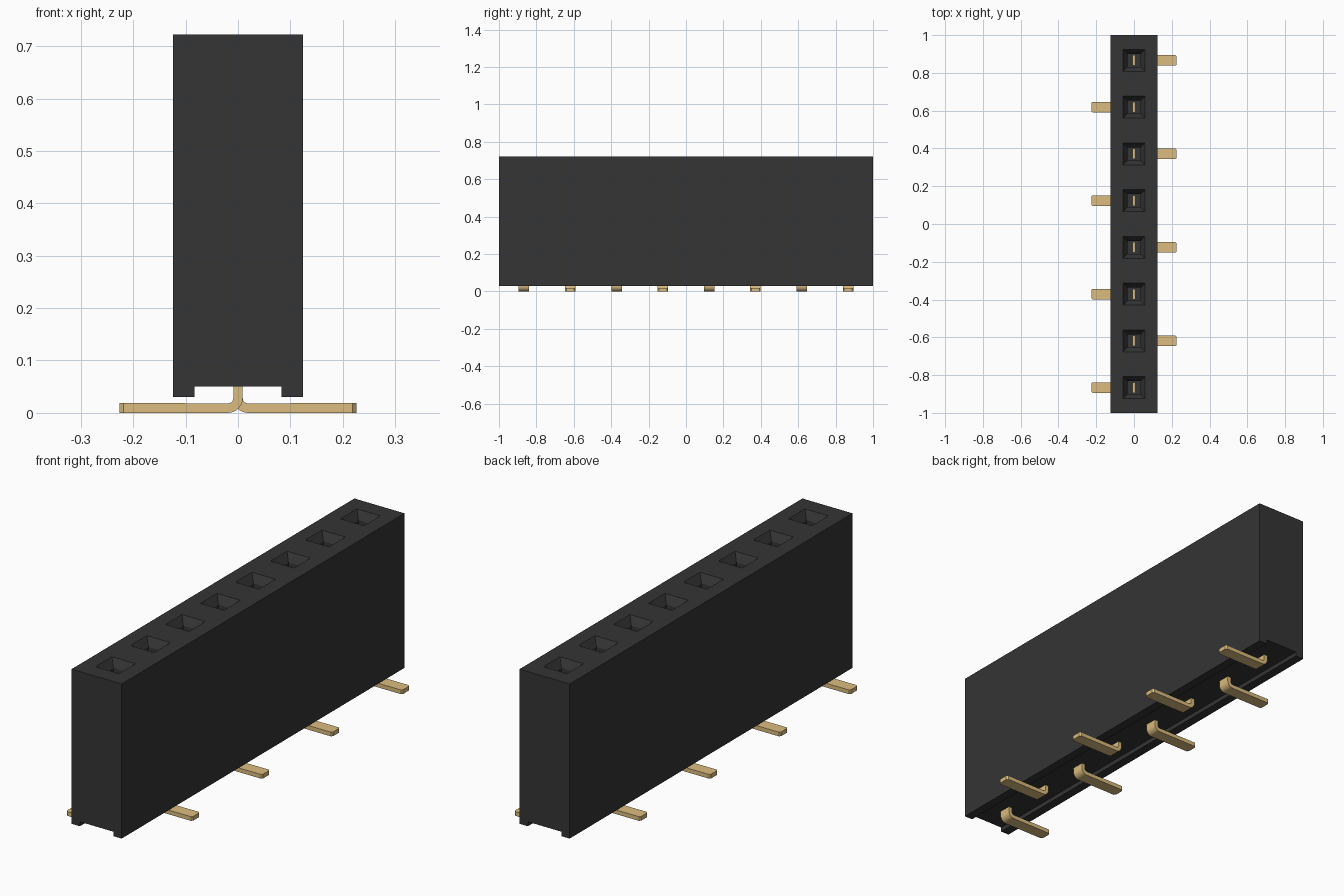
import bpy
import bmesh
import math

if "Cube" in bpy.data.objects:
    bpy.data.objects.remove(bpy.data.objects["Cube"], do_unlink=True)

COUNT, PITCH = 8, 0.2475
PIN_Y = [(i - (COUNT - 1) / 2) * PITCH for i in range(COUNT)]
TOP = 0.722


def material(name, color, rough):
    m = bpy.data.materials.new(name)
    m.diffuse_color = (*color, 1)
    m.use_nodes = True
    b = m.node_tree.nodes["Principled BSDF"]
    b.inputs["Base Color"].default_value = (*color, 1)
    b.inputs["Roughness"].default_value = rough
    return m


def make_object(name, bm, mat):
    bmesh.ops.recalc_face_normals(bm, faces=bm.faces)
    me = bpy.data.meshes.new(name)
    bm.to_mesh(me)
    bm.free()
    me.materials.append(mat)
    ob = bpy.data.objects.new(name, me)
    bpy.context.collection.objects.link(ob)
    return ob


def extrude_profile(points, half):
    """Extrude an XZ outline along Y from -half to +half."""
    bm = bmesh.new()
    face = bm.faces.new([bm.verts.new((x, -half, z)) for x, z in points])
    res = bmesh.ops.extrude_face_region(bm, geom=[face])
    verts = [v for v in res["geom"] if isinstance(v, bmesh.types.BMVert)]
    bmesh.ops.translate(bm, verts=verts, vec=(0, 2 * half, 0))
    return bm


black = material("Black plastic", (0.035, 0.035, 0.035), 0.6)
gold = material("Gold metal", (0.709, 0.504, 0.21), 0.4)

# Housing: tall block with a shallow channel along the underside
right = [(0.083, 0.05), (0.083, 0.03), (0.124, 0.03), (0.124, TOP)]
outline = right + [(-x, z) for x, z in reversed(right)]
housing = make_object("housing", extrude_profile(outline, 1.0), black)

# Socket cutter: tapered lead-in above a straight square well
bm = bmesh.new()
levels = [(0.35, 0.034), (TOP - 0.035, 0.034), (TOP, 0.058), (TOP + 0.035, 0.082)]
for cy in PIN_Y:
    rings = [[bm.verts.new((sx * h, cy + sy * h, z))
              for sx, sy in ((-1, -1), (1, -1), (1, 1), (-1, 1))] for z, h in levels]
    bm.faces.new(rings[0])
    bm.faces.new(rings[-1])
    for a, b in zip(rings, rings[1:]):
        for i in range(4):
            j = (i + 1) % 4
            bm.faces.new((a[i], a[j], b[j], b[i]))
cutter = make_object("socket_cutter", bm, black)
cutter.hide_render = True

mod = housing.modifiers.new("Sockets", "BOOLEAN")
mod.operation = "DIFFERENCE"
mod.solver = "EXACT"
mod.object = cutter
bpy.context.view_layer.objects.active = housing
bpy.ops.object.modifier_apply(modifier=mod.name)
bpy.data.objects.remove(cutter, do_unlink=True)

# Pin: upright blade bent into a flat foot
T, R_OUT, R_IN, TIP = 0.009, 0.028, 0.010, 0.226
cx = -T + R_OUT


def arc(r, start, end, n=6):
    angles = [math.radians(start + (end - start) * i / n) for i in range(n + 1)]
    return [(cx + r * math.cos(a), R_OUT + r * math.sin(a)) for a in angles]


profile = [(-T, 0.55)] + arc(R_OUT, 180, 270) + [(TIP, 0), (TIP, 0.019)]
profile += arc(R_IN, 270, 180) + [(T, 0.55)]
bm = extrude_profile(profile, 0.028)
# Clip the corners of the foot tip
tip_edges = [e for e in bm.edges
             if all(v.co.x > TIP - 0.001 for v in e.verts)
             and abs(e.verts[0].co.z - e.verts[1].co.z) > 0.01]
bmesh.ops.bevel(bm, geom=tip_edges, offset=0.007, segments=1, affect="EDGES")
first = make_object("pin_1", bm, gold)

# Feet alternate between the two sides
for i, y in enumerate(PIN_Y):
    pin = first
    if i:
        pin = bpy.data.objects.new(f"pin_{i + 1}", first.data)
        bpy.context.collection.objects.link(pin)
    pin.location.y = y
    pin.rotation_euler.z = math.pi if i % 2 == 0 else 0

# Smooth the bends while keeping the edges sharp
bpy.ops.object.select_all(action="DESELECT")
first.select_set(True)
bpy.context.view_layer.objects.active = first
bpy.ops.object.shade_smooth_by_angle(angle=math.radians(30))
